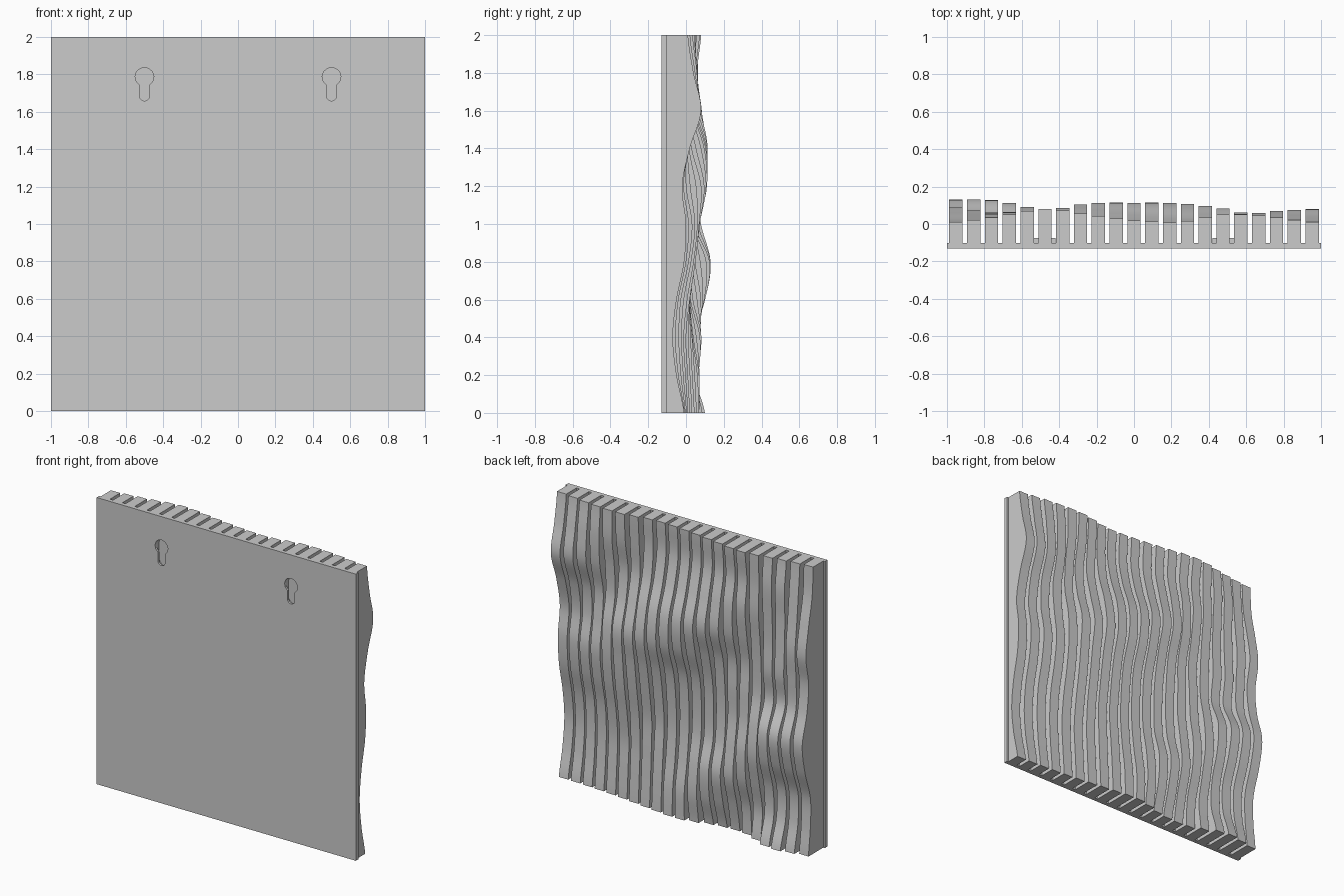
import bpy, bmesh, math

cube = bpy.data.objects.get("Cube")
if cube:
    bpy.data.objects.remove(cube, do_unlink=True)

grey = bpy.data.materials.new("plain_grey")
grey.use_nodes = True
grey.diffuse_color = (0.6, 0.6, 0.6, 1)
grey.node_tree.nodes["Principled BSDF"].inputs["Base Color"].default_value = grey.diffuse_color

SLATS, STEPS = 21, 80
PITCH = 2 / SLATS
WIDTH = PITCH * 0.75
FRONT, BACK = -0.13, -0.102

# Wave height in hundredths: one row per column from +x to -x, each from top to bottom
WAVE = [
    [1, 4, 8, 2, -2, 0, -1, -5, -7, -5, -1],
    [4, 6, 6, 1, 1, 4, 2, -2, -3, -2, 0],
    [5, 4, 1, 3, 8, 7, 5, 2, 0, 1, 2],
    [1, 0, 3, 9, 11, 7, 4, 2, 3, 4, 5],
    [2, 1, 5, 11, 10, 4, 2, 2, 4, 7, 7],
    [5, 4, 8, 11, 6, 3, 2, 3, 8, 6, 1],
    [8, 6, 8, 6, 3, 4, 5, 8, 7, 2, 1],
    [4, 6, 5, 5, 6, 4, 12, 10, 4, 4, 10],
    [1, 2, 6, 9, 6, 8, 13, 10, 4, 4, 6],
]


def spline(values, t):
    """Smooth curve through evenly spaced values, t from 0 to 1."""
    last = len(values) - 1
    i = min(int(t * last), last - 1)
    f = t * last - i
    a, b, c, d = (values[min(max(i + k, 0), last)] for k in (-1, 0, 1, 2))
    return b + f * ((c - a) + f * ((2*a - 5*b + 4*c - d) + f * (3*(b - c) + d - a))) / 2


def wave(x, z):
    columns = [spline(col, 1 - z / 2) for col in WAVE]
    return spline(columns, (0.96 - x) / 1.92) / 100


def make_object(name, bm):
    bmesh.ops.recalc_face_normals(bm, faces=bm.faces)
    mesh = bpy.data.meshes.new(name)
    bm.to_mesh(mesh)
    bm.free()
    mesh.materials.append(grey)
    ob = bpy.data.objects.new(name, mesh)
    bpy.context.collection.objects.link(ob)
    return ob


def box(name, x0, x1, y0, y1, z0, z1):
    bm = bmesh.new()
    bmesh.ops.create_cube(bm, size=1)
    for v in bm.verts:
        v.co = (x1 if v.co.x > 0 else x0, y1 if v.co.y > 0 else y0, z1 if v.co.z > 0 else z0)
    return make_object(name, bm)


def prism(name, outline, y0, y1):
    """Extrude an x-z outline along y."""
    bm = bmesh.new()
    face = bm.faces.new([bm.verts.new((x, y0, z)) for x, z in outline])
    out = bmesh.ops.extrude_face_region(bm, geom=[face])
    for v in out["geom"]:
        if isinstance(v, bmesh.types.BMVert):
            v.co.y = y1
    return make_object(name, bm)


def arc(cx, cz, r, start, end, n=10):
    angles = [math.radians(start + (end - start) * i / n) for i in range(n + 1)]
    return [(cx + r * math.cos(a), cz + r * math.sin(a)) for a in angles]


def slat(index):
    x = -1 + PITCH * (index + 0.5)
    bm = bmesh.new()
    rings = []
    for i in range(STEPS + 1):
        z = 2 * i / STEPS
        y = wave(x, z)
        corners = [(-1, BACK), (1, BACK), (1, y), (-1, y)]
        rings.append([bm.verts.new((x + s * WIDTH / 2, d, z)) for s, d in corners])
    for low, high in zip(rings, rings[1:]):
        for k in range(4):
            n = (k + 1) % 4
            bm.faces.new((low[k], low[n], high[n], high[k]))
    bm.faces.new(rings[0])
    bm.faces.new(rings[-1])
    return make_object(f"wave_slat_{index + 1}", bm)


def cut(ob, cutter):
    mod = ob.modifiers.new("cut", "BOOLEAN")
    mod.operation, mod.solver, mod.object = "DIFFERENCE", "EXACT", cutter
    bpy.context.view_layer.objects.active = ob
    bpy.ops.object.modifier_apply(modifier=mod.name)


# Backing plate and wavy slats
plate = box("backing_plate", -1, 1, FRONT, BACK, 0, 2)
slats = [slat(i) for i in range(SLATS)]

# Keyhole hangers: narrow opening in the plate, wider pocket behind it
for side, cx in (("left", 0.5), ("right", -0.5)):
    pad = box(f"{side}_hanger_pad", cx - 0.08, cx + 0.08, BACK, -0.075, 1.61, 1.87)
    keyhole = arc(cx, 1.787, 0.05, -57, 237) + arc(cx, 1.685, 0.027, 180, 360)
    pocket = arc(cx, 1.787, 0.05, 0, 180) + arc(cx, 1.685, 0.05, 180, 360)
    opening = prism("opening_cutter", keyhole, -0.2, -0.11)
    cavity = prism("pocket_cutter", pocket, -0.115, -0.085)
    cut(plate, opening)
    targets = [plate, pad] + [s for i, s in enumerate(slats)
                              if abs(-1 + PITCH * (i + 0.5) - cx) < 0.1]
    for ob in targets:
        cut(ob, cavity)
    for helper in (opening, cavity):
        bpy.data.objects.remove(helper, do_unlink=True)

# Smooth waves with sharp slat edges
bpy.ops.object.select_all(action="DESELECT")
for ob in slats:
    ob.select_set(True)
bpy.context.view_layer.objects.active = slats[0]
bpy.ops.object.shade_smooth_by_angle(angle=math.radians(30))
